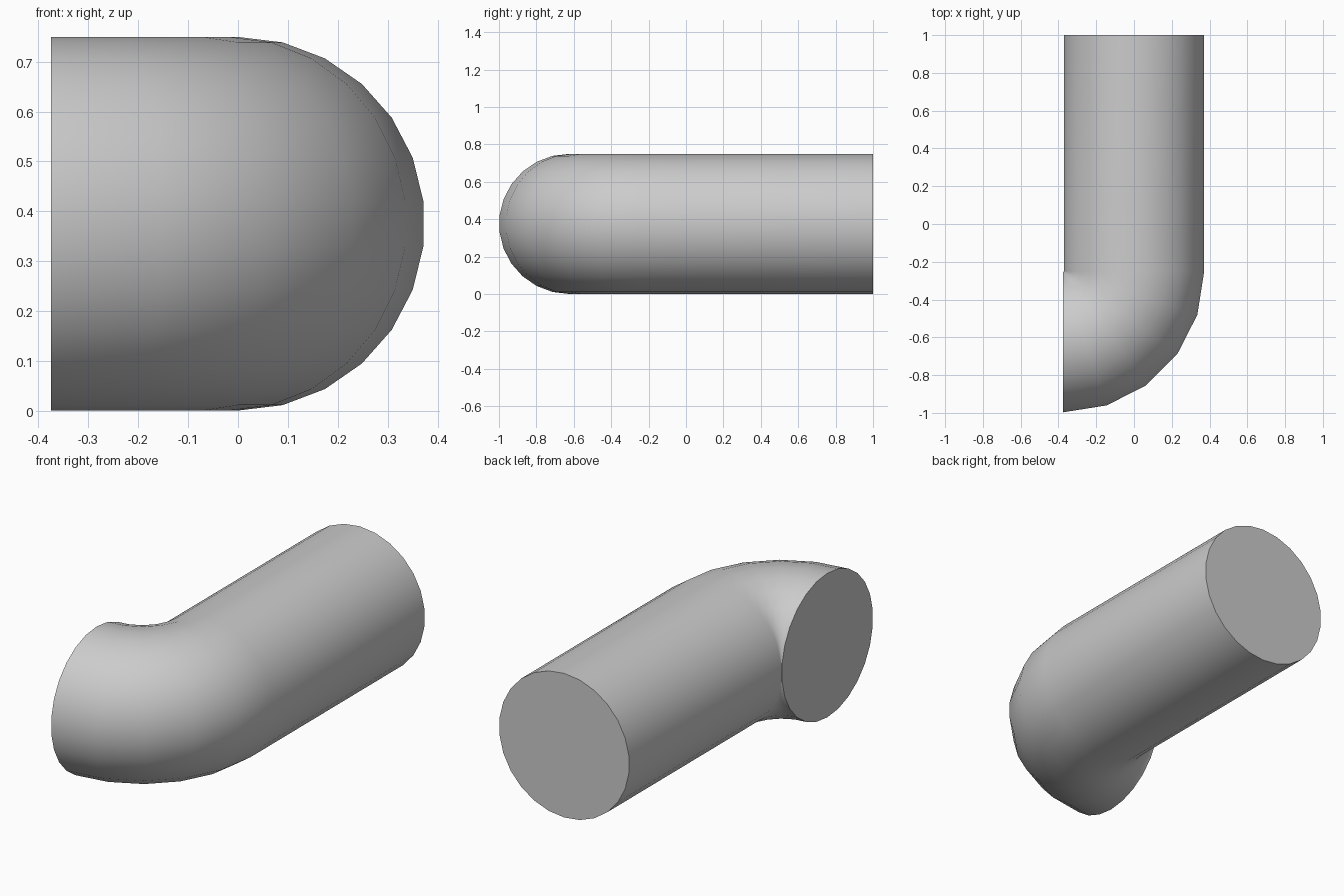
import bpy
import bmesh
import math
from mathutils import Matrix, Vector

cube = bpy.data.objects.get("Cube")
if cube:
    bpy.data.objects.remove(cube, do_unlink=True)

RADIUS = 0.375
SIDES = 26
BEND_STEPS = 5
PIVOT = Vector((-RADIUS, -0.25, RADIUS))   # axis of the quarter bend
STRAIGHT = 1.25

# Plain grey material
grey = bpy.data.materials.new("plain grey")
grey.use_nodes = True
colour = (0.6, 0.6, 0.6, 1.0)
grey.diffuse_color = colour
grey.node_tree.nodes["Principled BSDF"].inputs["Base Color"].default_value = colour

bm = bmesh.new()

# Back end cap, facing +y
placement = Matrix.Translation((0, PIVOT.y + STRAIGHT, RADIUS)) @ Matrix.Rotation(math.pi / 2, 4, "X")
bmesh.ops.create_circle(bm, cap_ends=True, segments=SIDES, radius=RADIUS - 0.0005, matrix=placement)
rim = bm.edges[:]

# Straight run towards the front
run = bmesh.ops.extrude_edge_only(bm, edges=rim)["geom"]
bmesh.ops.translate(bm, vec=(0, -STRAIGHT, 0), verts=[g for g in run if isinstance(g, bmesh.types.BMVert)])
ring = [g for g in run if isinstance(g, bmesh.types.BMEdge)]

# Quarter bend towards -x
bend = bmesh.ops.spin(bm, geom=ring, cent=PIVOT, axis=(0, 0, 1), angle=-math.pi / 2, steps=BEND_STEPS)
end_edges = [g for g in bend["geom_last"] if isinstance(g, bmesh.types.BMEdge)]

# Side end cap, facing -x
bmesh.ops.contextual_create(bm, geom=end_edges)
bmesh.ops.recalc_face_normals(bm, faces=bm.faces)

mesh = bpy.data.meshes.new("pipe_elbow")
bm.to_mesh(mesh)
bm.free()
mesh.materials.append(grey)
pipe = bpy.data.objects.new("pipe_elbow", mesh)
bpy.context.collection.objects.link(pipe)

# Smooth wall with crisp cap rims
bpy.context.view_layer.objects.active = pipe
pipe.select_set(True)
bpy.ops.object.shade_smooth_by_angle(angle=math.radians(40))
